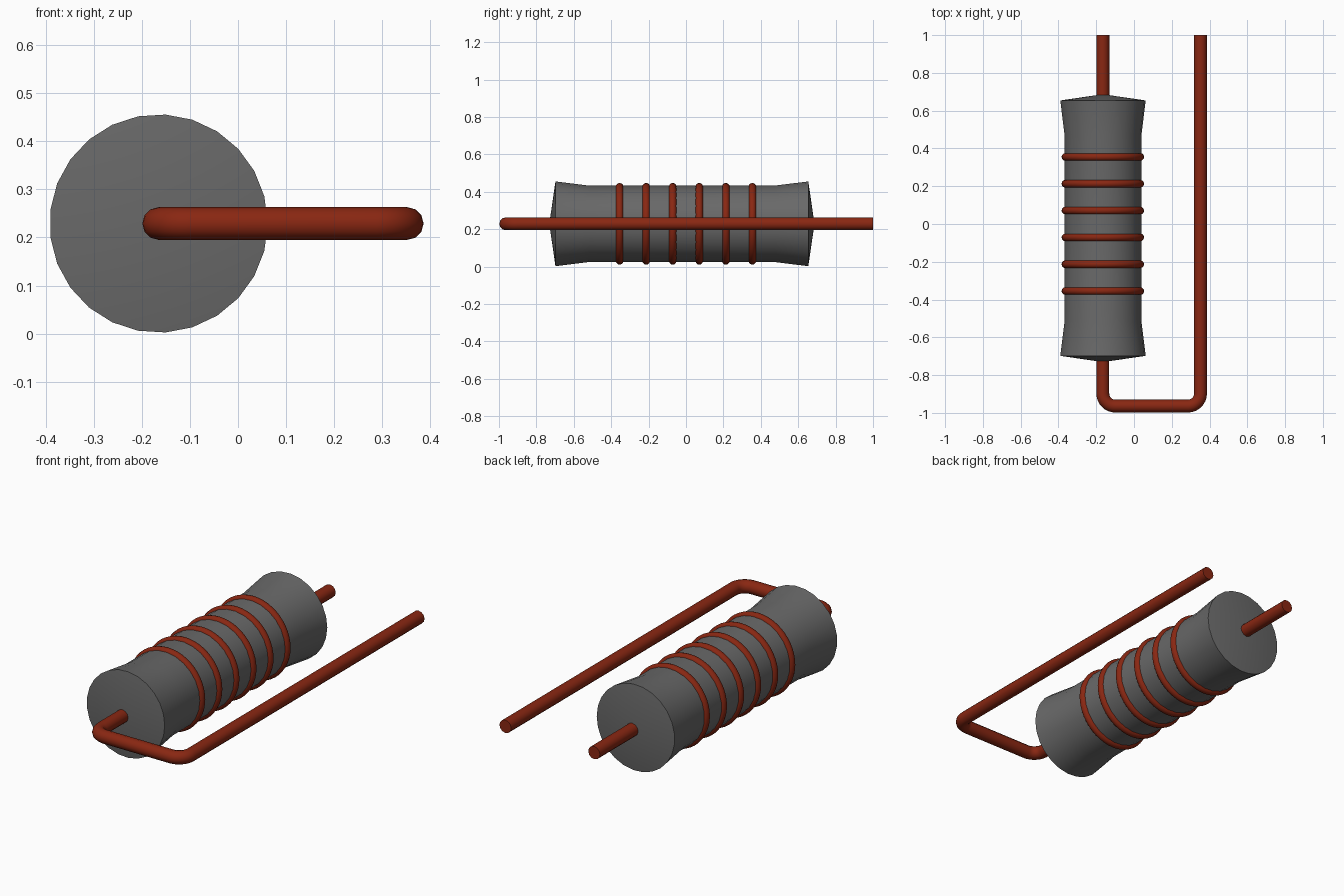
import bpy
import bmesh
import math
from mathutils import Vector

cube = bpy.data.objects.get("Cube")
if cube:
    bpy.data.objects.remove(cube, do_unlink=True)

AXIS_X, AXIS_Z = -0.165, 0.229   # centre line of the body
MID_Y = -0.022                   # middle of the body along its length


def material(name, rgb):
    mat = bpy.data.materials.new(name)
    mat.use_nodes = True
    mat.diffuse_color = (*rgb, 1)
    mat.node_tree.nodes["Principled BSDF"].inputs["Base Color"].default_value = (*rgb, 1)
    return mat


def finish(obj, mat):
    obj.data.materials.append(mat)
    bpy.ops.object.select_all(action='DESELECT')
    obj.select_set(True)
    bpy.context.view_layer.objects.active = obj
    bpy.ops.object.shade_smooth_by_angle(angle=math.radians(35))


grey = material("dark_grey", (0.14, 0.14, 0.14))
copper = material("copper_red", (0.25, 0.02, 0.006))


# Flared body with shallow conical ends, lathed around the y axis
def lathe(name, profile, sides, mat):
    bm = bmesh.new()
    rings = []
    for y, r in profile:
        if r == 0:
            rings.append([bm.verts.new((0, y, 0))] * sides)
        else:
            rings.append([bm.verts.new((r * math.cos(math.tau * i / sides), y,
                                        r * math.sin(math.tau * i / sides)))
                          for i in range(sides)])
    for a, b in zip(rings, rings[1:]):
        for i in range(sides):
            j = (i + 1) % sides
            corners = list(dict.fromkeys((a[i], a[j], b[j], b[i])))
            bm.faces.new(corners)
    bmesh.ops.recalc_face_normals(bm, faces=bm.faces)
    mesh = bpy.data.meshes.new(name)
    bm.to_mesh(mesh)
    bm.free()
    obj = bpy.data.objects.new(name, mesh)
    bpy.context.collection.objects.link(obj)
    obj.location = (AXIS_X, MID_Y, AXIS_Z)
    finish(obj, mat)


half = [(0.709, 0), (0.676, 0.227), (0.495, 0.2045)]
lathe("body", [(-y, r) for y, r in half] + half[::-1], 25, grey)

# Six wire rings around the body
for i in range(6):
    bpy.ops.mesh.primitive_torus_add(
        major_segments=48, minor_segments=12, major_radius=0.198, minor_radius=0.0205,
        location=(AXIS_X, (i - 2.5) * 0.142, AXIS_Z), rotation=(math.pi / 2, 0, 0))
    ring = bpy.context.object
    ring.name = f"wire_ring_{i + 1}"
    finish(ring, copper)

# Wire lead: through the body, around two rounded corners, and back
R, BEND, FRONT, LEAD_X = 0.034, 0.066, -0.964, 0.352


def corner(cx, start):
    return [Vector((cx + BEND * math.cos(a), FRONT + BEND + BEND * math.sin(a), AXIS_Z))
            for a in (start + math.pi / 2 * k / 8 for k in range(9))]


path = ([Vector((AXIS_X, 1, AXIS_Z))]
        + corner(AXIS_X + BEND, math.pi)
        + corner(LEAD_X - BEND, 1.5 * math.pi)
        + [Vector((LEAD_X, 1, AXIS_Z))])
curve = bpy.data.curves.new("wire_lead", 'CURVE')
curve.dimensions = '3D'
curve.bevel_depth = R
curve.bevel_resolution = 4
curve.use_fill_caps = True
spline = curve.splines.new('POLY')
spline.points.add(len(path) - 1)
for point, co in zip(spline.points, path):
    point.co = (*co, 1)
lead = bpy.data.objects.new("wire_lead", curve)
bpy.context.collection.objects.link(lead)
bpy.ops.object.select_all(action='DESELECT')
lead.select_set(True)
bpy.context.view_layer.objects.active = lead
bpy.ops.object.convert(target='MESH')
finish(bpy.context.object, copper)
